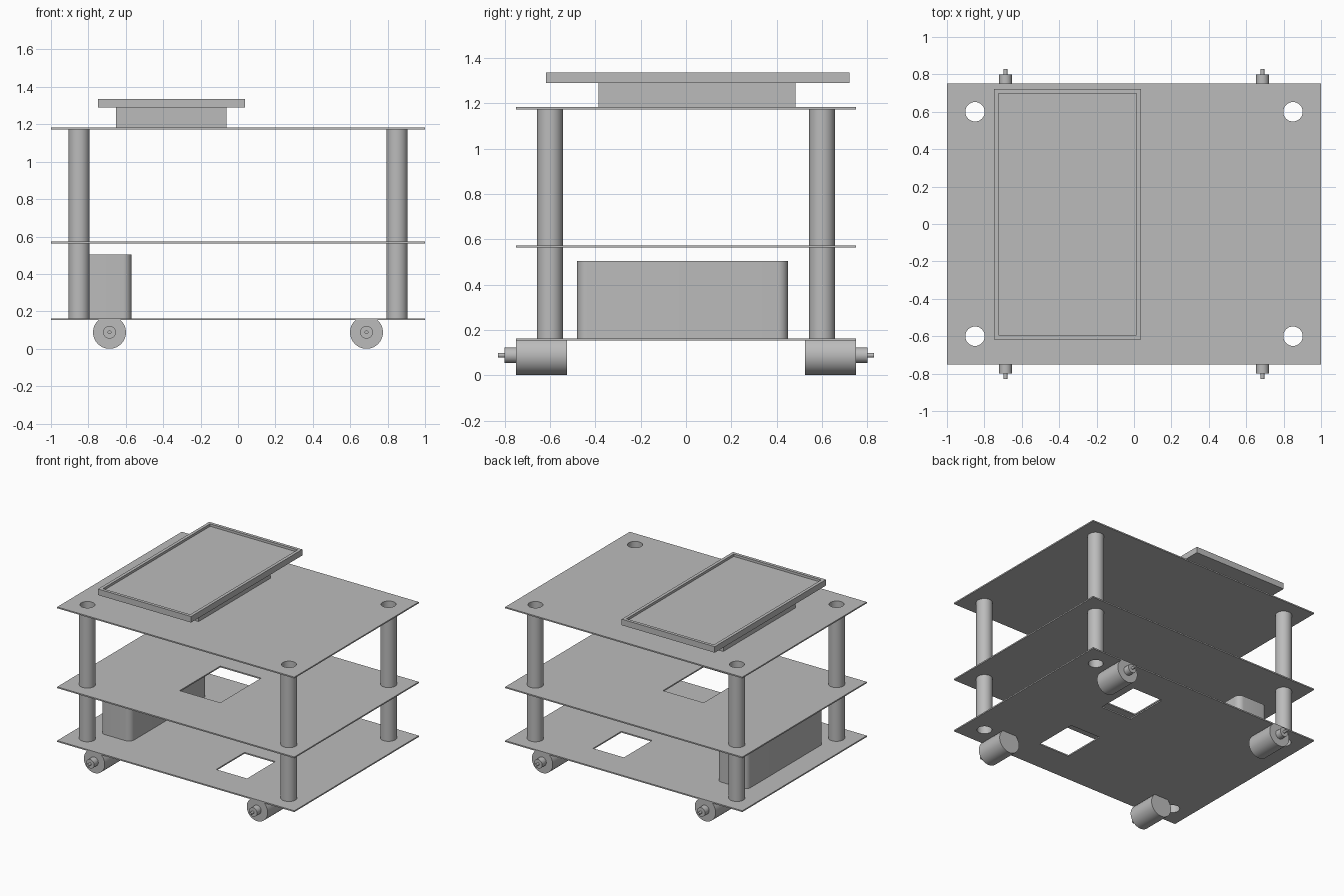
import bpy, bmesh, math
from mathutils import Matrix, Vector

cube = bpy.data.objects.get("Cube")
if cube:
    bpy.data.objects.remove(cube, do_unlink=True)

grey = bpy.data.materials.new("plain grey")
grey.use_nodes = True
COLOUR = (0.5, 0.5, 0.5, 1)
grey.diffuse_color = COLOUR
grey.node_tree.nodes["Principled BSDF"].inputs["Base Color"].default_value = COLOUR


def finish(name, bm, smooth=False):
    mesh = bpy.data.meshes.new(name)
    bmesh.ops.recalc_face_normals(bm, faces=bm.faces)
    bm.to_mesh(mesh)
    bm.free()
    obj = bpy.data.objects.new(name, mesh)
    bpy.context.collection.objects.link(obj)
    mesh.materials.append(grey)
    if smooth:
        bpy.ops.object.select_all(action="DESELECT")
        obj.select_set(True)
        bpy.context.view_layer.objects.active = obj
        bpy.ops.object.shade_smooth_by_angle(angle=math.radians(35))
    return obj


def add_box(bm, low, high):
    low, high = Vector(low), Vector(high)
    matrix = Matrix.Translation((low + high) / 2) @ Matrix.Diagonal((*(high - low), 1))
    return bmesh.ops.create_cube(bm, size=1, matrix=matrix)["verts"]


def add_cylinder(bm, radius, length, matrix, sides=48):
    bmesh.ops.create_cone(bm, cap_ends=True, segments=sides, radius1=radius,
                          radius2=radius, depth=length, matrix=matrix)


def cut(obj, cutter):
    cutter.hide_render = True
    cutter.hide_set(True)
    mod = obj.modifiers.new("openings", "BOOLEAN")
    mod.operation = "DIFFERENCE"
    mod.solver = "EXACT"
    mod.object = cutter
    bpy.context.view_layer.update()
    done = bpy.data.meshes.new_from_object(obj.evaluated_get(bpy.context.evaluated_depsgraph_get()))
    obj.modifiers.clear()
    obj.data = done
    bpy.data.objects.remove(cutter, do_unlink=True)


POST_X, POST_Y, OUTER, INNER = 0.85, 0.6, 0.057, 0.052
THICK = 0.01
BOTTOM, MIDDLE, TOP = 0.153, 0.563, 1.172
corners = [(sx, sy) for sx in (-1, 1) for sy in (-1, 1)]

# Three decks with post holes and rectangular openings (x, y, half width, half depth)
decks = {
    "bottom_deck": (BOTTOM, [(0.30, -0.335, 0.13, 0.17), (0.30, 0.335, 0.13, 0.17)]),
    "middle_deck": (MIDDLE, [(-0.10, -0.07, 0.172, 0.245)]),
    "top_deck": (TOP, []),
}
for name, (z, windows) in decks.items():
    bm = bmesh.new()
    add_box(bm, (-1, -0.75, z), (1, 0.75, z + THICK))
    deck = finish(name, bm)
    bm = bmesh.new()
    for sx, sy in corners:
        add_cylinder(bm, INNER, 0.1, Matrix.Translation((sx * POST_X, sy * POST_Y, z)))
    for x, y, w, d in windows:
        add_box(bm, (x - w, y - d, z - 0.05), (x + w, y + d, z + 0.05))
    cut(deck, finish("deck_cutter", bm))


def tube(name, x, y, low, high, sides=48):
    bm = bmesh.new()
    profile = [(OUTER, low), (OUTER, high), (INNER, high), (INNER, low)]
    verts = [bm.verts.new((x + r, y, z)) for r, z in profile]
    edges = [bm.edges.new((verts[i], verts[(i + 1) % 4])) for i in range(4)]
    bmesh.ops.spin(bm, geom=verts + edges, cent=(x, y, 0), axis=(0, 0, 1),
                   angle=math.tau, steps=sides)
    bmesh.ops.remove_doubles(bm, verts=bm.verts, dist=1e-4)
    finish(name, bm, True)


for sx, sy in corners:
    place = ("front" if sy < 0 else "back") + ("_left" if sx > 0 else "_right")
    # Hollow posts between the decks
    tube(place + "_lower_post", sx * POST_X, sy * POST_Y, BOTTOM + THICK, MIDDLE)
    tube(place + "_upper_post", sx * POST_X, sy * POST_Y, MIDDLE + THICK, TOP)

    # Motor: body flattened under the deck, boss and thin shaft
    turn = Matrix.Rotation(math.pi / 2, 4, "X")
    for part, radius, start, end in (("motor", 0.088, 0.525, 0.75),
                                     ("motor_boss", 0.034, 0.75, 0.80),
                                     ("motor_shaft", 0.01, 0.80, 0.83)):
        bm = bmesh.new()
        spot = Matrix.Translation((sx * 0.687, sy * (start + end) / 2, 0.088))
        add_cylinder(bm, radius, end - start, spot @ turn)
        if part == "motor":
            geom = bm.verts[:] + bm.edges[:] + bm.faces[:]
            bmesh.ops.bisect_plane(bm, geom=geom, plane_co=(0, 0, BOTTOM),
                                   plane_no=(0, 0, 1), clear_outer=True)
            bmesh.ops.holes_fill(bm, edges=[e for e in bm.edges if e.is_boundary])
        finish(place + "_" + part, bm, True)

# Battery box with rounded upright edges
bm = bmesh.new()
add_box(bm, (-0.83, -0.48, BOTTOM + THICK), (-0.57, 0.45, 0.503))
upright = [e for e in bm.edges if abs(e.verts[0].co.z - e.verts[1].co.z) > 0.1]
bmesh.ops.bevel(bm, geom=upright, offset=0.045, segments=8, profile=0.5, affect="EDGES")
finish("battery_box", bm, True)

# Screen stand
bm = bmesh.new()
add_box(bm, (-0.652, -0.385, TOP + THICK), (-0.062, 0.482, 1.29))
finish("screen_stand", bm)

# Screen with a sunken panel inside its rim
bm = bmesh.new()
add_box(bm, (-0.748, -0.618, 1.29), (0.037, 0.722, 1.336))
bm.faces.ensure_lookup_table()
panel = max(bm.faces, key=lambda f: f.calc_center_median().z)
bmesh.ops.inset_region(bm, faces=[panel], thickness=0.034)
rim = bmesh.ops.extrude_discrete_faces(bm, faces=[panel])["faces"]
bmesh.ops.translate(bm, verts=rim[0].verts, vec=(0, 0, -0.018))
finish("screen", bm)
